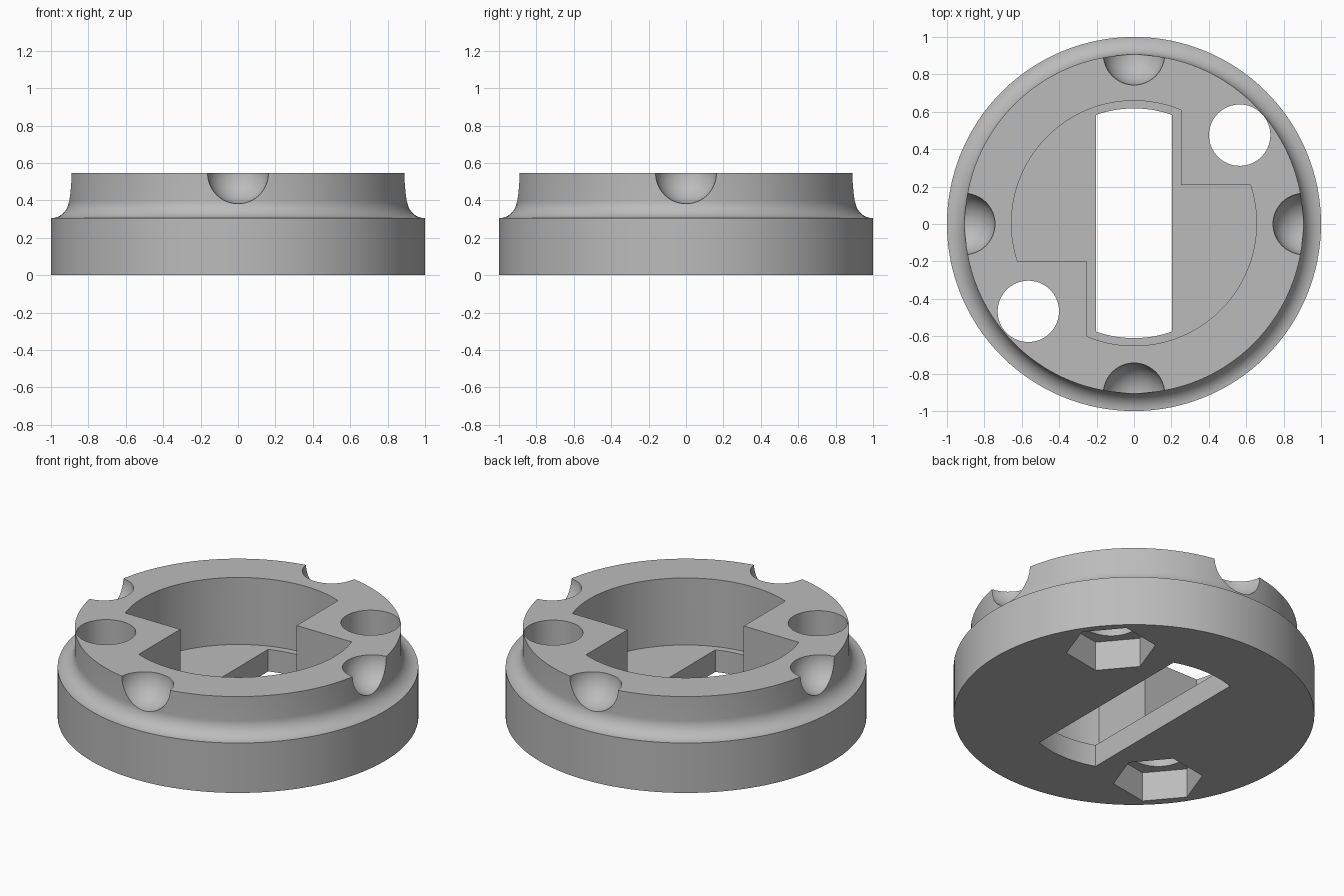
import bpy, bmesh
from math import sin, cos, pi, radians, asin, sqrt
from mathutils import Matrix, Vector

if "Cube" in bpy.data.objects:
    bpy.data.objects.remove(bpy.data.objects["Cube"])

TOP, RIM, NECK = 0.545, 0.305, 0.905
SHIFT = 0.004                      # small offset of the inner cuts along y

grey = bpy.data.materials.new("plain grey")
grey.use_nodes = True
grey.diffuse_color = (0.5, 0.5, 0.5, 1)
grey.node_tree.nodes["Principled BSDF"].inputs["Base Color"].default_value = (0.5, 0.5, 0.5, 1)


def to_object(bm, name):
    bmesh.ops.recalc_face_normals(bm, faces=bm.faces)
    mesh = bpy.data.meshes.new(name)
    bm.to_mesh(mesh)
    bm.free()
    mesh.materials.append(grey)
    obj = bpy.data.objects.new(name, mesh)
    bpy.context.collection.objects.link(obj)
    return obj


def prism(name, outline, low, high):
    bm = bmesh.new()
    face = bm.faces.new([bm.verts.new((x, y + SHIFT, low)) for x, y in outline])
    up = bmesh.ops.extrude_face_region(bm, geom=[face])["geom"]
    bmesh.ops.translate(bm, vec=(0, 0, high - low),
                        verts=[v for v in up if isinstance(v, bmesh.types.BMVert)])
    return to_object(bm, name)


def arc(radius, start, end, steps, centre=(0, 0)):
    return [(centre[0] + radius * cos(start + (end - start) * i / steps),
             centre[1] + radius * sin(start + (end - start) * i / steps))
            for i in range(steps + 1)]


# Round body: wide base, concave fillet and narrower neck
bm = bmesh.new()
fillet = arc(1 - NECK, 1.5 * pi, pi, 12, (1, RIM + 1 - NECK))
profile = [(0, 0), (1, 0)] + fillet + [(NECK, TOP), (0, TOP)]
verts = [bm.verts.new((r, 0, z)) for r, z in profile]
edges = [bm.edges.new(pair) for pair in zip(verts, verts[1:])]
bmesh.ops.spin(bm, geom=verts + edges, cent=(0, 0, 0), axis=(0, 0, 1),
               angle=2 * pi, steps=128)
bmesh.ops.remove_doubles(bm, verts=bm.verts, dist=1e-5)
body = to_object(bm, "ring_body")

cutters = []

# Main cavity: a circle with two opposite square steps left standing
R, sx, sy = 0.655, 0.25, 0.205
a_low, a_high = asin(sy / R), pi / 2 - asin(sx / R)
half = arc(R, a_high, pi + a_low, 56) + [(-sx, -sy)]
outline = half + [(-x, -y) for x, y in half]
cutters.append(prism("cavity_cutter", outline, 0.135, 1))

# Slot through the floor, with rounded ends
r_slot = 0.614
a = asin(0.204 / r_slot)
end = arc(r_slot, pi / 2 - a, pi / 2 + a, 14)
cutters.append(prism("slot_cutter", end + [(-x, -y) for x, y in end], -0.2, 0.3))

# Two bolt holes with hexagonal nut pockets underneath
for side in (1, -1):
    centre = (0.565 * side, 0.471 * side)
    cutters.append(prism("hole_cutter", arc(0.164, 0, 2 * pi, 64, centre)[:-1], -0.2, 1))
    turn = radians(10)
    cutters.append(prism("nut_cutter", arc(0.25, turn, turn + 2 * pi, 6, centre)[:-1], -0.2, 0.18))

# Four ball notches around the top edge
for i in range(4):
    bm = bmesh.new()
    spot = Vector((0.907 * cos(i * pi / 2), 0.907 * sin(i * pi / 2), TOP + 0.001))
    bmesh.ops.create_uvsphere(bm, u_segments=48, v_segments=25, radius=0.164,
                              matrix=Matrix.Translation(spot))
    cutters.append(to_object(bm, "notch_cutter"))

# Apply every cut, then drop the cutters
bpy.context.view_layer.objects.active = body
body.select_set(True)
for cutter in cutters:
    cutter.hide_render = True
    cut = body.modifiers.new("cut", "BOOLEAN")
    cut.operation, cut.solver, cut.object = "DIFFERENCE", "EXACT", cutter
    bpy.ops.object.modifier_apply(modifier=cut.name)
    bpy.data.objects.remove(cutter)

bpy.ops.object.shade_smooth_by_angle(angle=radians(30))
